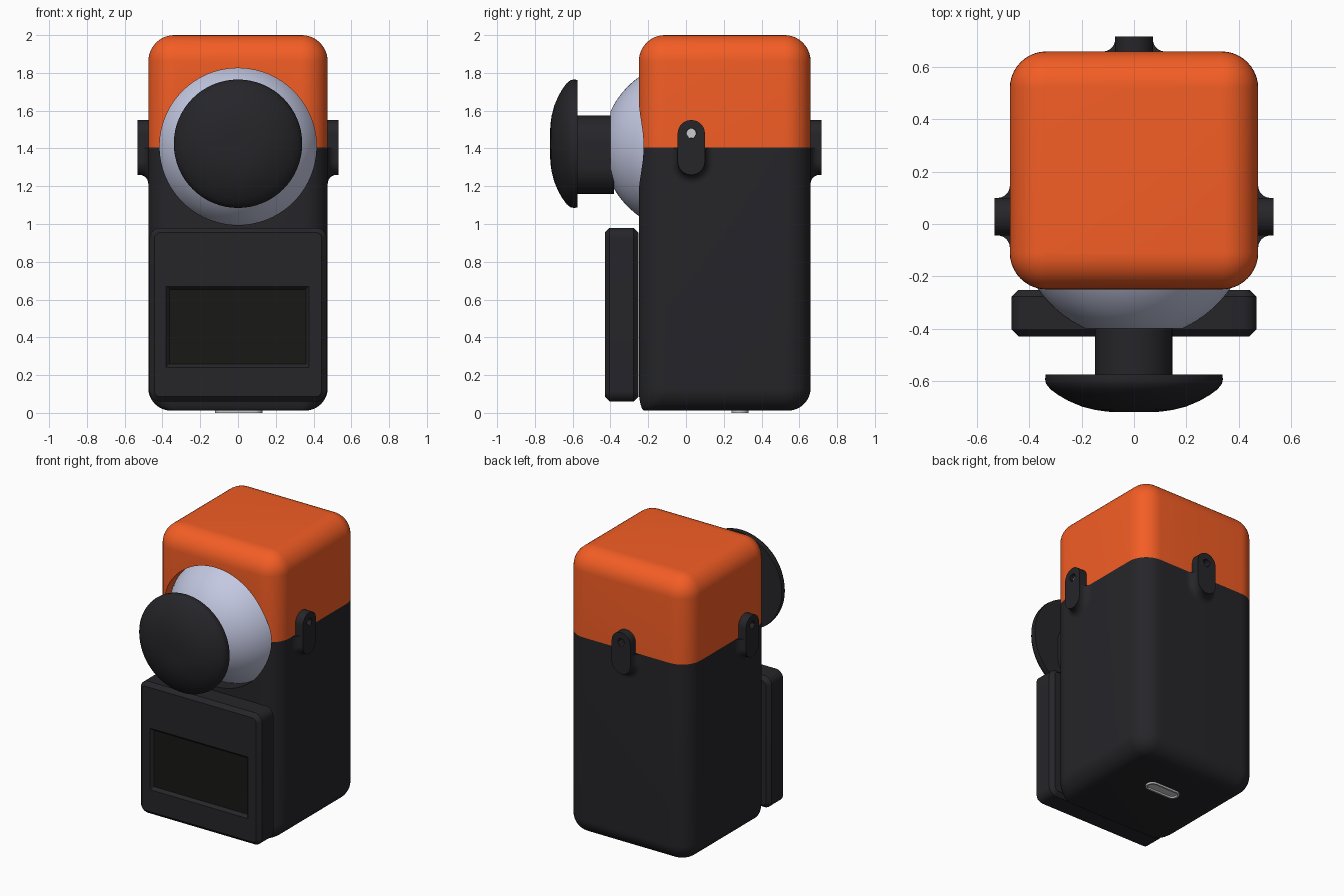
import bpy, bmesh
from math import sin, cos, pi, sqrt, hypot, radians

if "Cube" in bpy.data.objects:
    bpy.data.objects.remove(bpy.data.objects["Cube"])


def material(name, rgb):
    m = bpy.data.materials.new(name)
    m.diffuse_color = (*rgb, 1)
    m.use_nodes = True
    m.node_tree.nodes["Principled BSDF"].inputs["Base Color"].default_value = m.diffuse_color
    return m


ORANGE = material("orange", (0.90, 0.11, 0.018))
BLACK = material("black", (0.019, 0.019, 0.023))
SCREEN = material("screen", (0.009, 0.009, 0.008))
LAVENDER = material("lavender", (0.55, 0.58, 0.76))


def rrect(x0, x1, y0, y1, r, n=10):
    """Rounded rectangle outline as 2D points."""
    pts = []
    for k, (cx, cy) in enumerate([(x1 - r, y1 - r), (x0 + r, y1 - r),
                                  (x0 + r, y0 + r), (x1 - r, y0 + r)]):
        for i in range(n + 1):
            a = (k + i / n) * pi / 2
            pts.append((cx + r * cos(a), cy + r * sin(a)))
    return pts


def circle(r, cx, cy, n=64):
    return [(cx + r * cos(2 * pi * i / n), cy + r * sin(2 * pi * i / n)) for i in range(n)]


def smooth(ob, angle=32):
    bpy.ops.object.select_all(action='DESELECT')
    ob.select_set(True)
    bpy.context.view_layer.objects.active = ob
    bpy.ops.object.shade_smooth_by_angle(angle=radians(angle))


def loft(name, rings, mat=None, angle=32):
    """Skin equal-length 3D rings and cap both ends."""
    bm = bmesh.new()
    vr = [[bm.verts.new(p) for p in ring] for ring in rings]
    n = len(vr[0])
    for a, b in zip(vr, vr[1:]):
        for i in range(n):
            j = (i + 1) % n
            bm.faces.new((a[i], a[j], b[j], b[i]))
    bm.faces.new(vr[0])
    bm.faces.new(vr[-1])
    bmesh.ops.remove_doubles(bm, verts=bm.verts, dist=1e-5)
    bmesh.ops.recalc_face_normals(bm, faces=bm.faces)
    me = bpy.data.meshes.new(name)
    bm.to_mesh(me)
    bm.free()
    ob = bpy.data.objects.new(name, me)
    bpy.context.collection.objects.link(ob)
    if mat:
        me.materials.append(mat)
    smooth(ob, angle)
    return ob


def along_z(pts, z):
    return [(x, y, z) for x, y in pts]


def along_y(pts, y):
    return [(x, y, z) for x, z in pts]


# body: orange top shell and black lower shell
W, YF, YB, R, SPLIT = 0.475, -0.25, 0.66, 0.14, 1.405


def body_ring(z, side=0.0, front=0.0):
    return along_z(rrect(-W + side, W - side, YF + front, YB - side, max(R - side, 0.004)), z)


steps = [i / 10 * pi / 2 for i in range(11)]
upper = loft("top_shell", [body_ring(SPLIT)] + [
    body_ring(2 - R + R * sin(a), R * (1 - cos(a)) * 0.98, R * (1 - cos(a)) * 0.98)
    for a in steps], ORANGE)
RB = 0.12
lower = loft("lower_shell", [
    body_ring(0.012 + RB * (1 - sin(a)), RB * (1 - cos(a)), 0.03 * (1 - cos(a)))
    for a in reversed(steps)] + [body_ring(SPLIT)], BLACK)

# round opening for the dome, cut into both shells
ZC = 1.41
cutter = loft("dome_cutter", [along_y(circle(0.415, 0, ZC, 96), y) for y in (-0.5, -0.15)])
cutter.hide_render = True
for shell in (upper, lower):
    mod = shell.modifiers.new("opening", 'BOOLEAN')
    mod.operation, mod.solver, mod.object = 'DIFFERENCE', 'EXACT', cutter
    bpy.context.view_layer.objects.active = shell
    bpy.ops.object.modifier_apply(modifier=mod.name)
    smooth(shell)
bpy.data.objects.remove(cutter)

# pale dome
dome = []
for i in range(15):
    y = -0.12 - 0.28 * sin(i / 14 * pi / 2)
    dome.append(along_y(circle(sqrt(0.45 ** 2 - (y - 0.01) ** 2), 0, ZC), y))
loft("dome", dome, LAVENDER)

# knob stem and mushroom cap
loft("knob_stem", [along_y(rrect(-0.15, 0.147, 1.16, 1.575, 0.147), y)
                   for y in (-0.38, -0.59)], BLACK)
cap = [(0.338, -0.575), (0.34, -0.595), (0.336, -0.612), (0.32, -0.632), (0.29, -0.654),
       (0.25, -0.677), (0.20, -0.698), (0.15, -0.711), (0.10, -0.718), (0.05, -0.72)]
loft("knob_cap", [along_y(circle(r, 0, 1.425), y) for r, y in cap], BLACK)

# front panel with chamfered edges and a screen recess


def panel_ring(y, i):
    return along_y(rrect(-0.468 + i, 0.468 - i, 0.06 + i, 0.98 - i, 0.055 - i), y)


def screen_ring(y, i):
    return along_y(rrect(-0.38 + i, 0.377 - i, 0.24 + i, 0.67 - i, 0.003), y)


loft("front_panel", [panel_ring(-0.252, 0.026), panel_ring(-0.278, 0), panel_ring(-0.404, 0),
                     panel_ring(-0.43, 0.026), screen_ring(-0.43, 0),
                     screen_ring(-0.408, 0.018)], BLACK, 25)
loft("screen", [screen_ring(-0.40, 0.018), screen_ring(-0.41, 0.018)], SCREEN)

# strap lugs on both sides and the back
LW, LZ0, LZ1, HZ, DEPTH = 0.072, 1.26, 1.55, 1.48, 0.058
frames = {
    "right": lambda u, z, d: (W + d, 0.028 + u, z),
    "left": lambda u, z, d: (-W - d, 0.028 + u, z),
    "back": lambda u, z, d: (u, YB + d, z),
}
for side, place in frames.items():
    outline = rrect(-LW, LW, LZ0, LZ1, LW - 0.001)
    hole = []
    for u, z in outline:
        k = 0.027 / hypot(u, z - HZ)
        hole.append((u * k, HZ + (z - HZ) * k))
    levels = [(outline, -0.02), (outline, DEPTH), (hole, DEPTH), (hole, 0.005)]
    loft(side + "_strap_lug", [[place(u, z, d) for u, z in pts] for pts, d in levels], BLACK)
    # concave fillet blending the lug into the lower shell
    F, rings = 0.047, []
    for t in steps:
        o = F * (1 - sin(t))
        pts = rrect(-LW - o, LW + o, LZ0 - o, LZ1, LW + o - 0.001)
        rings.append([place(u, min(z, SPLIT - 0.003), F * (1 - cos(t))) for u, z in pts])
    loft(side + "_lug_fillet", rings, BLACK)

# pale pin inside the right lug hole
loft("lug_pin", [[(x, 0.028 + u, z) for u, z in circle(0.026, 0, HZ, 24)]
                 for x in (W, W + 0.03)])

# charging port under the base


def port_ring(z, i):
    return along_z(rrect(-0.122 + i, 0.13 - i, 0.24 + i, 0.33 - i, 0.044 - i), z)


loft("base_port", [port_ring(0.03, 0), port_ring(0, 0), port_ring(0, 0.012),
                   port_ring(0.011, 0.012)])
